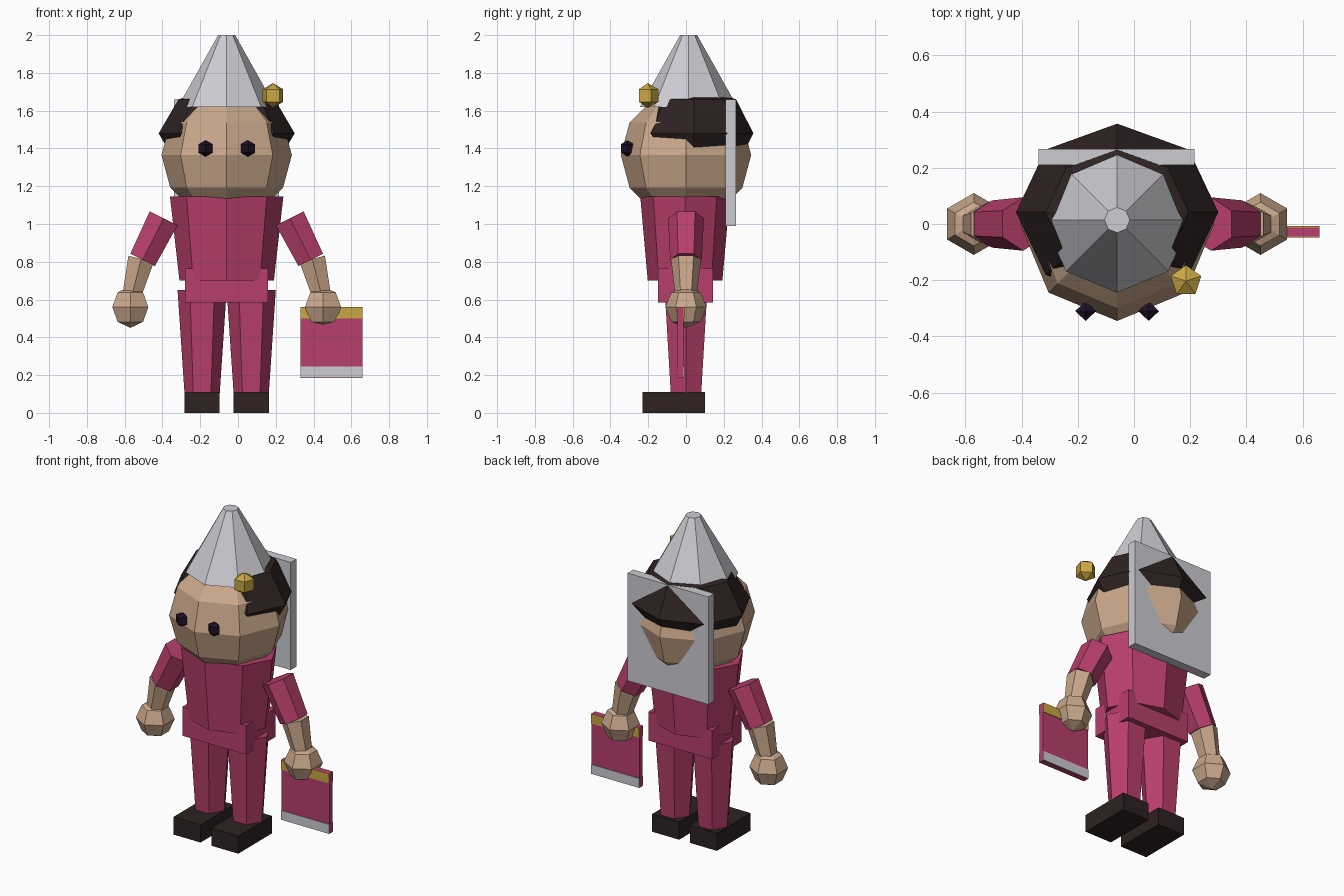
import bpy, bmesh, math
from mathutils import Vector, Matrix

cube = bpy.data.objects.get("Cube")
if cube:
    bpy.data.objects.remove(cube, do_unlink=True)

MID = -0.06  # centre line of the body


def material(name, r, g, b):
    linear = [((c / 255 + 0.055) / 1.055) ** 2.4 for c in (r, g, b)] + [1.0]
    mat = bpy.data.materials.new(name)
    mat.use_nodes = True
    mat.diffuse_color = linear
    mat.node_tree.nodes["Principled BSDF"].inputs["Base Color"].default_value = linear
    return mat


CRIMSON = material("crimson cloth", 184, 63, 108)
SKIN = material("skin", 202, 168, 139)
SILVER = material("silver grey", 205, 204, 210)
GOLD = material("gold", 202, 167, 68)
DARK = material("dark brown", 46, 34, 34)
EYE = material("dark violet", 32, 17, 40)


def finish(name, bm, mat):
    bmesh.ops.recalc_face_normals(bm, faces=bm.faces)
    mesh = bpy.data.meshes.new(name)
    bm.to_mesh(mesh)
    bm.free()
    mesh.materials.append(mat)
    obj = bpy.data.objects.new(name, mesh)
    bpy.context.collection.objects.link(obj)
    return obj


def box(name, mat, x, y, z):
    """Box given by its (min, max) range on each axis."""
    bm = bmesh.new()
    ranges = (x, y, z)
    size = Matrix.Diagonal([b - a for a, b in ranges] + [1])
    centre = Matrix.Translation([(a + b) / 2 for a, b in ranges])
    bmesh.ops.create_cube(bm, size=1, matrix=centre @ size)
    return finish(name, bm, mat)


def lathe(name, mat, sides, profile, matrix, start=math.pi / 2):
    """Flat-sided solid of revolution from (radius, height) pairs."""
    bm = bmesh.new()
    rings = []
    for r, z in profile:
        count = sides if r > 0.0001 else 1
        angles = [start + math.tau * i / sides for i in range(count)]
        rings.append([bm.verts.new((r * math.cos(a), r * math.sin(a), z)) for a in angles])
    for low, high in zip(rings, rings[1:]):
        for i in range(sides):
            j = (i + 1) % sides
            corners = [low[i % len(low)], low[j % len(low)],
                       high[j % len(high)], high[i % len(high)]]
            bm.faces.new(list(dict.fromkeys(corners)))
    for ring in (rings[0], rings[-1]):
        if len(ring) > 1:
            bm.faces.new(ring)
    bm.transform(matrix)
    return finish(name, bm, mat)


def ball(name, mat, sides, rings, centre, radii):
    profile = []
    for i in range(rings + 1):
        a = math.pi * i / rings - math.pi / 2
        profile.append((math.cos(a), math.sin(a)))
    matrix = Matrix.Translation(centre) @ Matrix.Diagonal((*radii, 1))
    return lathe(name, mat, sides, profile, matrix)


def limb(name, mat, a, b, ra, rb):
    """Six-sided tapered limb between two points in the front plane."""
    a, b = Vector(a), Vector(b)
    d = b - a
    matrix = Matrix.Translation(a) @ Matrix.Rotation(math.atan2(d.x, d.z), 4, "Y")
    return lathe(name, mat, 6, [(ra, 0), (rb, d.length)], matrix)


# Head, hair, hat and its bauble
ball("head", SKIN, 8, 6, (MID, 0, 1.365), (0.345, 0.345, 0.345))
ball("hair", DARK, 8, 4, (MID, 0.042, 1.48), (0.36, 0.315, 0.255))
lathe("pointed_hat", SILVER, 8, [(0.258, 1.62), (0.045, 2.0)],
      Matrix.Translation((MID, 0.014, 0)))
ball("hat_bauble", GOLD, 5, 3, (0.185, -0.203, 1.68), (0.066, 0.066, 0.066))

# Flat board behind the head
box("back_board", SILVER, (-0.34, 0.216), (0.21, 0.266), (0.99, 1.66))

# Torso and hips
lathe("torso", CRIMSON, 8, [(0.25, 0.70), (0.30, 1.145)],
      Matrix.Translation((MID, -0.005, 0)) @ Matrix.Diagonal((1, 0.79, 1, 1)))
box("hips", CRIMSON, (-0.28, 0.16), (-0.148, 0.142), (0.585, 0.765))

# Paired parts
for side, s in (("right", -1), ("left", 1)):
    def at(x, z):
        return (MID + s * x, 0, z)

    ball(side + "_eye", EYE, 4, 3, (MID + s * 0.112, -0.31, 1.40), (0.043, 0.04, 0.044))
    limb(side + "_sleeve", CRIMSON, at(0.334, 1.03), at(0.445, 0.81), 0.095, 0.084)
    limb(side + "_forearm", SKIN, at(0.453, 0.815), at(0.503, 0.62), 0.08, 0.057)
    ball(side + "_hand", SKIN, 6, 4, at(0.51, 0.56), (0.11, 0.11, 0.11))
    lathe(side + "_leg", CRIMSON, 6, [(0.093, 0.1), (0.13, 0.65)],
          Matrix.Translation((MID + s * 0.13, 0, 0)), start=0)
    shoe = MID + s * 0.13
    box(side + "_shoe", DARK, (shoe - 0.093, shoe + 0.093), (-0.23, 0.1), (0, 0.11))

# Bag in the left hand, with thin bands on both faces
BAG_X = (0.33, 0.66)
box("bag", CRIMSON, BAG_X, (-0.044, -0.012), (0.185, 0.56))
for face, y in (("front", (-0.048, -0.044)), ("back", (-0.012, -0.008))):
    box(face + "_top_band", GOLD, BAG_X, y, (0.50, 0.56))
    box(face + "_bottom_band", SILVER, BAG_X, y, (0.187, 0.245))
